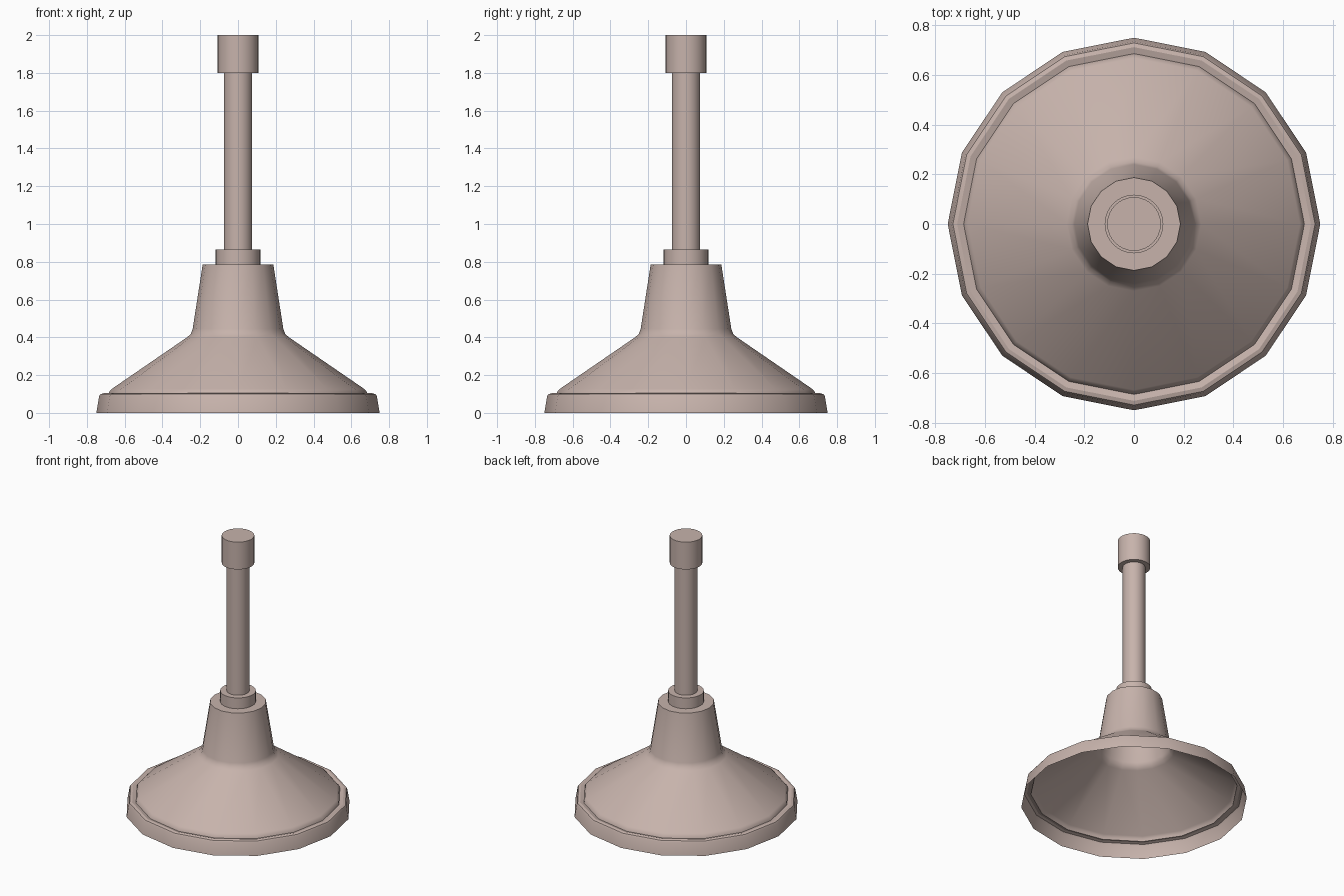
import bpy, bmesh
from math import sin, cos, pi, radians

cube = bpy.data.objects.get("Cube")
if cube:
    bpy.data.objects.remove(cube, do_unlink=True)

mat = bpy.data.materials.new("dusty pink clay")
mat.use_nodes = True
colour = (0.57, 0.45, 0.41, 1)
mat.diffuse_color = colour
mat.node_tree.nodes["Principled BSDF"].inputs["Base Color"].default_value = colour


def lathe(name, profile, sides, angle=30, cap_bottom=False):
    """Turn a (radius, height) profile about z and close its top."""
    bm = bmesh.new()
    rings = [[bm.verts.new((r * cos(2 * pi * i / sides), r * sin(2 * pi * i / sides), z))
              for i in range(sides)] for r, z in profile]
    for low, high in zip(rings, rings[1:]):
        for i in range(sides):
            j = (i + 1) % sides
            bm.faces.new((low[i], low[j], high[j], high[i]))
    bm.faces.new(rings[-1])
    if cap_bottom:
        bm.faces.new(rings[0][::-1])
    mesh = bpy.data.meshes.new(name)
    bm.to_mesh(mesh)
    bm.free()
    mesh.materials.append(mat)
    obj = bpy.data.objects.new(name, mesh)
    bpy.context.collection.objects.link(obj)
    bpy.ops.object.select_all(action='DESELECT')
    obj.select_set(True)
    bpy.context.view_layer.objects.active = obj
    bpy.ops.object.shade_smooth_by_angle(angle=radians(angle))
    return obj


# Hollow bell: rim, groove, cone, rounded shoulder and tapered neck
bell = [(0.75, 0), (0.735, 0.088), (0.729, 0.099), (0.712, 0.104), (0.686, 0.097),
        (0.681, 0.113), (0.668, 0.127), (0.27, 0.4), (0.25, 0.418), (0.24, 0.445),
        (0.187, 0.786)]
lathe("bell_base", bell, 16)

# Collar, shaft and end cap
lathe("collar", [(0.118, 0.78), (0.118, 0.865)], 32, cap_bottom=True)
lathe("shaft", [(0.075, 0.86), (0.075, 1.81)], 32, cap_bottom=True)
lathe("end_cap", [(0.108, 1.8), (0.108, 2)], 32, cap_bottom=True)
